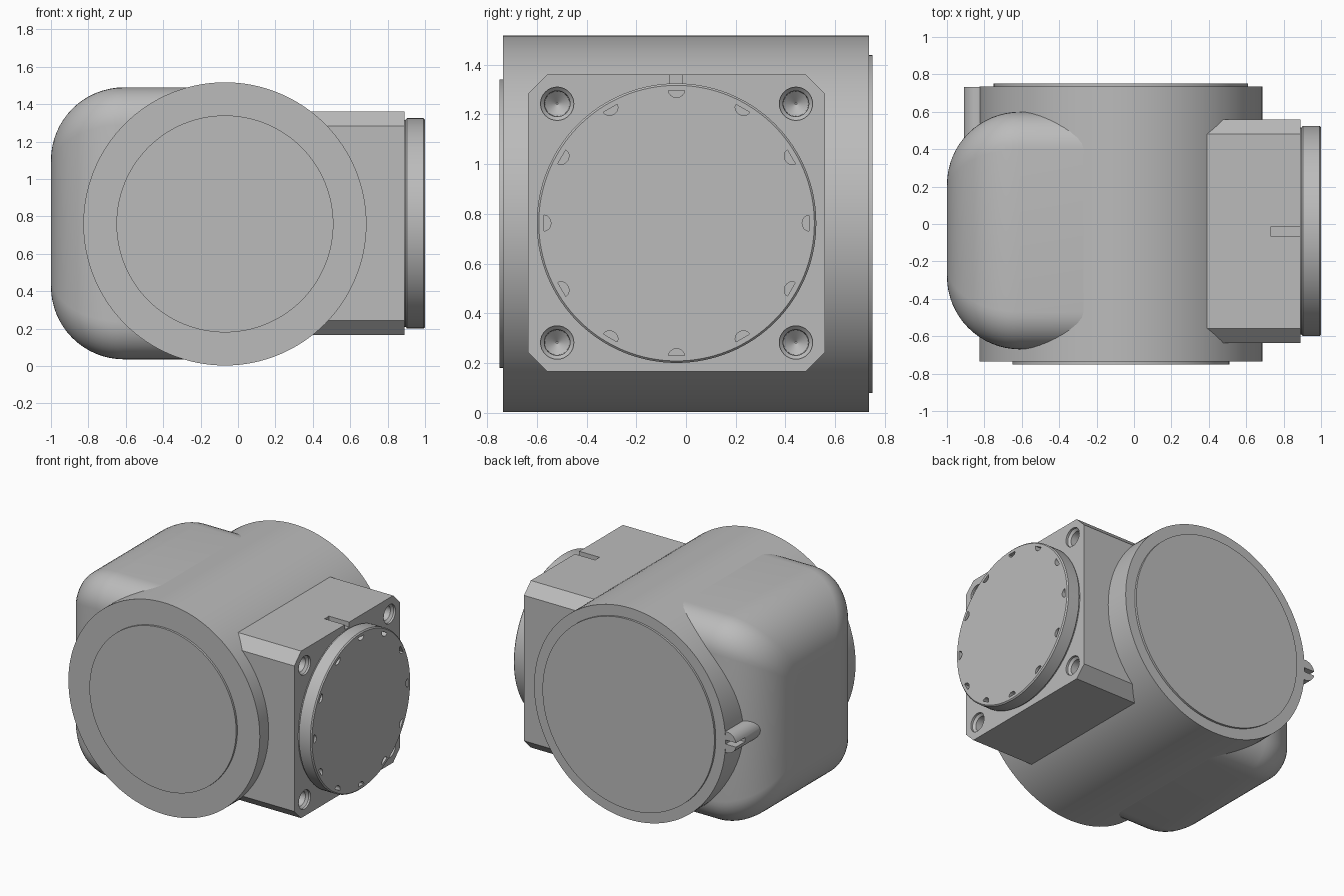
import bpy, bmesh
from math import sin, cos, pi, tau
from mathutils import Vector

cube = bpy.data.objects.get("Cube")
if cube:
    bpy.data.objects.remove(cube, do_unlink=True)

grey = bpy.data.materials.new("machine grey")
grey.use_nodes = True
colour = (0.5, 0.5, 0.5, 1)
grey.diffuse_color = colour
grey.node_tree.nodes["Principled BSDF"].inputs["Base Color"].default_value = colour


def place(axis, a, b, t):
    """Profile point (a, b) at distance t along the axis."""
    return Vector((t, a, b)) if axis == "x" else Vector((a, t, b))


def loft(bm, sections):
    """Skin a row of equal-sized rings and cap both ends."""
    rings = [[bm.verts.new(p) for p in s] for s in sections]
    n = len(rings[0])
    for r, s in zip(rings, rings[1:]):
        for i in range(n):
            j = (i + 1) % n
            bm.faces.new((r[i], r[j], s[j], s[i]))
    bm.faces.new(rings[0][::-1])
    bm.faces.new(rings[-1])


def turned(bm, axis, centre, steps, n=128):
    """Round part from (distance, radius) steps."""
    loft(bm, [[place(axis, centre[0] + r * cos(tau * i / n),
                     centre[1] + r * sin(tau * i / n), t) for i in range(n)]
              for t, r in steps])


def prism(bm, axis, points, lo, hi):
    loft(bm, [[place(axis, a, b, t) for a, b in points] for t in (lo, hi)])


def box(bm, lo, hi):
    prism(bm, "x", [(lo[1], lo[2]), (hi[1], lo[2]), (hi[1], hi[2]), (lo[1], hi[2])],
          lo[0], hi[0])


def finish(name, bm):
    bmesh.ops.recalc_face_normals(bm, faces=bm.faces)
    mesh = bpy.data.meshes.new(name)
    bm.to_mesh(mesh)
    bm.free()
    mesh.materials.append(grey)
    ob = bpy.data.objects.new(name, mesh)
    bpy.context.collection.objects.link(ob)
    return ob


def activate(ob):
    bpy.ops.object.select_all(action="DESELECT")
    ob.select_set(True)
    bpy.context.view_layer.objects.active = ob


def cut(ob, bm):
    cutter = finish("cutter", bm)
    cutter.hide_render = True
    mod = ob.modifiers.new("cut", "BOOLEAN")
    mod.operation, mod.solver, mod.object = "DIFFERENCE", "EXACT", cutter
    activate(ob)
    bpy.ops.object.modifier_apply(modifier=mod.name)
    bpy.data.objects.remove(cutter, do_unlink=True)


parts = []

# Main drum with a thin cover at each end
drum = (-0.07, 0.76)
for name, steps in (("drum", [(-0.735, 0.757), (0.735, 0.757)]),
                    ("front_cover", [(-0.75, 0.58), (-0.7, 0.58)]),
                    ("back_cover", [(0.7, 0.68), (0.75, 0.68)])):
    bm = bmesh.new()
    turned(bm, "y", drum, steps)
    parts.append(finish(name, bm))


# Rounded housing on the -x side
def rounded(x, hy, hz, r, n=10):
    ring = []
    for k, (sy, sz) in enumerate(((1, 1), (-1, 1), (-1, -1), (1, -1))):
        for i in range(n + 1):
            a = pi / 2 * (k + i / n)
            ring.append(Vector((x, -0.035 + sy * (hy - r) + r * cos(a),
                                0.763 + sz * (hz - r) + r * sin(a))))
    return ring


bm = bmesh.new()
fillet, sections = 0.39, []
for i in range(17):
    a = pi / 2 * i / 16
    inset = fillet * (1 - sin(a))
    sections.append(rounded(-1 + fillet * (1 - cos(a)), 0.635 - inset,
                            0.727 - inset, 0.2 - 0.38 * inset))
sections.append(rounded(-0.1, 0.635, 0.727, 0.2))
loft(bm, sections)
parts.append(finish("rounded_housing", bm))

# Slotted peg behind the housing
bm = bmesh.new()
turned(bm, "y", (-0.835, 0.76), [(0.3, 0.075), (0.733, 0.075)], 32)
peg = finish("slotted_peg", bm)
bm = bmesh.new()
box(bm, (-1, 0.63, 0.745), (-0.7, 0.8, 0.775))
cut(peg, bm)
parts.append(peg)

# Chamfered mounting block with corner holes and a key slot
mid_y, mid_z, half, flat = -0.038, 0.763, 0.597, 0.52
outline = [(flat, -half), (half, -flat), (half, flat), (flat, half),
           (-flat, half), (-half, flat), (-half, -flat), (-flat, -half)]
bm = bmesh.new()
prism(bm, "x", [(mid_y + a, mid_z + b) for a, b in outline], 0.1, 0.89)
block = finish("mounting_block", bm)
bm = bmesh.new()
for sy in (-1, 1):
    for sz in (-1, 1):
        turned(bm, "x", (mid_y + sy * 0.48, mid_z + sz * 0.48),
               [(0.91, 0.067), (0.875, 0.067), (0.86, 0.052),
                (0.78, 0.05), (0.74, 0.004)], 32)
box(bm, (0.73, -0.065, 1.325), (0.95, -0.015, 1.45))
cut(block, bm)
parts.append(block)

# Output disc with a ring of half-round notches
bm = bmesh.new()
turned(bm, "x", (mid_y, mid_z),
       [(0.85, 0.553), (0.895, 0.553), (0.903, 0.562), (0.992, 0.562), (1.0, 0.554)])
disc = finish("output_disc", bm)
bm = bmesh.new()
for k in range(12):
    t = tau * k / 12
    out, side = Vector((cos(t), sin(t))), Vector((-sin(t), cos(t)))
    pts = [Vector((mid_y, mid_z)) + out * (0.533 - 0.028 * sin(pi * i / 8))
           + side * 0.032 * cos(pi * i / 8) for i in range(9)]
    prism(bm, "x", pts, 0.96, 1.02)
cut(disc, bm)
parts.append(disc)

# Smooth the curves, keep the edges
for ob in parts:
    activate(ob)
    bpy.ops.object.shade_smooth_by_angle()
